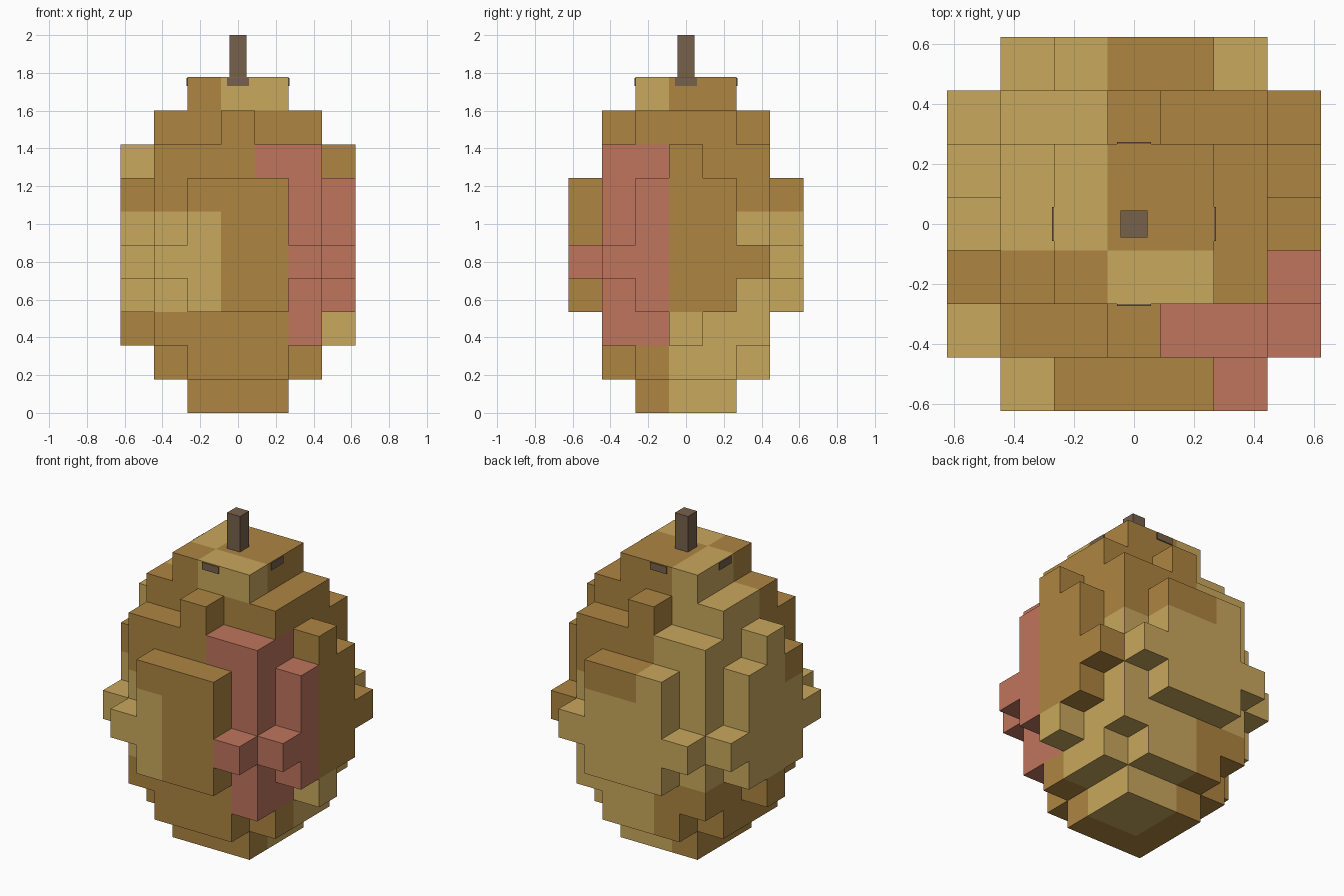
import bpy, bmesh
from mathutils import Vector

if "Cube" in bpy.data.objects:
    bpy.data.objects.remove(bpy.data.objects["Cube"])

U = 1.7777 / 10  # edge of one cube


def material(name, rgb):
    m = bpy.data.materials.new(name)
    lin = [((c / 255 + 0.055) / 1.055) ** 2.4 for c in rgb]
    m.diffuse_color = (*lin, 1)
    m.use_nodes = True
    m.node_tree.nodes["Principled BSDF"].inputs["Base Color"].default_value = m.diffuse_color
    return m


TAN, BROWN, PINK = 0, 1, 2
body_mats = [material("tan", (201, 168, 93)), material("brown", (174, 133, 65)),
             material("pink", (191, 117, 93))]
wood = material("dark_wood", (119, 97, 76))


def filled(i, j, k):
    """Stepped egg shape, layer by layer."""
    a, b = abs(i), abs(j)
    core = a <= 2 and b <= 2
    if k in (0, 9):
        return a <= 1 and b <= 1
    if k == 1:
        return core and a + b < 4
    if k in (2, 7):
        return core or (a == 3 and b == 0)
    if k == 8:
        return (a <= 2 and b <= 1) or (a == 0 and b == 2)
    if 3 <= k <= 6:
        reach = 2 if k == 4 else 1  # layer 4 has wider plates
        return core or (a == 3 and b <= reach) or (b == 3 and a <= reach)
    return False


def colour(i, j, k):
    """Patches of colour by quadrant and layer."""
    if i < 0 and j < 0:                      # front left
        return TAN if 3 <= k <= 5 else BROWN
    if i >= 0 and j < 0:                     # front right
        if k == 9:
            return TAN
        if (k == 7 and i >= 1) or (2 <= k <= 6 and i >= 2):
            return PINK
        return BROWN
    if i >= 0:                               # back right
        if k >= 6 or (k >= 3 and i == 3):
            return BROWN
        return TAN
    return TAN if k >= 3 else BROWN          # back left


def finish(bm, name, mats):
    me = bpy.data.meshes.new(name)
    bm.to_mesh(me)
    bm.free()
    for m in mats:
        me.materials.append(m)
    ob = bpy.data.objects.new(name, me)
    bpy.context.collection.objects.link(ob)
    return ob


# Body: only the outer cube faces
bm = bmesh.new()
for k in range(10):
    for i in range(-3, 4):
        for j in range(-3, 4):
            if not filled(i, j, k):
                continue
            centre = Vector((i, j, k + 0.5)) * U
            for axis in range(3):
                for s in (-1, 1):
                    n = Vector((0, 0, 0))
                    n[axis] = s
                    if filled(i + int(n.x), j + int(n.y), k + int(n.z)):
                        continue
                    p = Vector((0, 0, 0))
                    p[(axis + 1) % 3] = 1
                    q = n.cross(p)
                    corners = [n + p + q, n - p + q, n - p - q, n + p - q]
                    f = bm.faces.new([bm.verts.new(centre + c * U / 2) for c in corners])
                    f.material_index = colour(i, j, k)
bmesh.ops.remove_doubles(bm, verts=bm.verts, dist=1e-4)
finish(bm, "body", body_mats)


def box(name, lo, hi):
    bm = bmesh.new()
    bmesh.ops.create_cube(bm, size=1)
    for v in bm.verts:
        v.co = [lo[a] if v.co[a] < 0 else hi[a] for a in range(3)]
    return finish(bm, name, [wood])


# Stem and the crossed bars whose ends show at the top
box("stem", (-0.045, -0.045, 1.74), (0.045, 0.045, 2.0))
box("cross_bar_x", (-0.273, -0.057, 1.73), (0.273, 0.057, 1.774))
box("cross_bar_y", (-0.057, -0.273, 1.73), (0.057, 0.273, 1.774))
